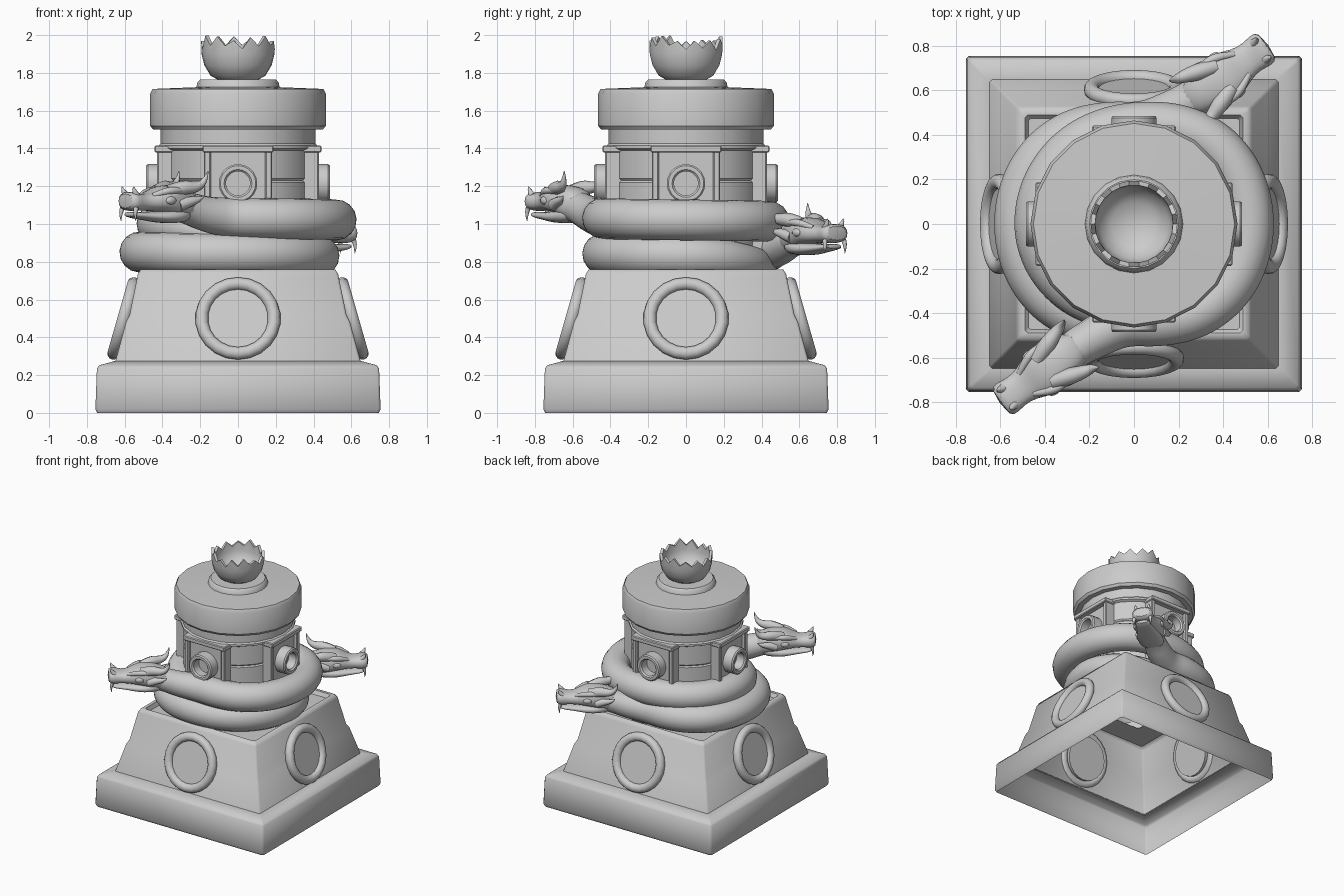
import bpy, bmesh, math, random
from math import sin, cos, pi, radians
from mathutils import Matrix, Vector

random.seed(4)
if "Cube" in bpy.data.objects:
    bpy.data.objects.remove(bpy.data.objects["Cube"])

stone = bpy.data.materials.new("grey_stone")
stone.use_nodes = True
GREY = (0.6, 0.6, 0.6, 1)
stone.diffuse_color = GREY
stone.node_tree.nodes["Principled BSDF"].inputs["Base Color"].default_value = GREY


def finish(name, mesh, matrix=Matrix(), angle=35):
    mesh.transform(matrix)
    mesh.materials.clear()
    mesh.materials.append(stone)
    mesh.shade_smooth()
    mesh.set_sharp_from_angle(angle=radians(angle))
    ob = bpy.data.objects.new(name, mesh)
    bpy.context.collection.objects.link(ob)
    return ob


def skin(name, rings, matrix=Matrix(), caps=False, angle=35):
    """Bridge a stack of equal point rings into one surface."""
    bm = bmesh.new()
    rows = [[bm.verts.new(p) for p in ring] for ring in rings]
    n = len(rows[0])
    for a, b in zip(rows, rows[1:]):
        for j in range(n):
            k = (j + 1) % n
            bm.faces.new((a[j], a[k], b[k], b[j]))
    if caps:
        bm.faces.new(rows[0][::-1])
        bm.faces.new(rows[-1])
    bmesh.ops.remove_doubles(bm, verts=bm.verts, dist=0.0001)
    mesh = bpy.data.meshes.new(name)
    bm.to_mesh(mesh)
    bm.free()
    return finish(name, mesh, matrix, angle)


def circle(r, z, sides):
    return [Vector((r * cos(2 * pi * j / sides), r * sin(2 * pi * j / sides), z))
            for j in range(sides)]


def lathe(name, profile, sides, matrix=Matrix()):
    return skin(name, [circle(r, z, sides) for r, z in profile], matrix)


def square_shell(name, profile, chamfer=0.012):
    """Stack of squares with chamfered corners, given as half width and height."""
    rings = []
    for h, z in profile:
        c = h - chamfer
        rings.append([Vector(p + (z,)) for p in ((h, -c), (h, c), (c, h), (-c, h),
                                                 (-h, c), (-h, -c), (-c, -h), (c, -h))])
    return skin(name, rings, angle=50)


def box(name, lo, hi, matrix=Matrix(), bevel=0.006):
    lo, hi = Vector(lo), Vector(hi)
    bm = bmesh.new()
    bmesh.ops.create_cube(bm, size=1)
    for v in bm.verts:
        v.co = (lo + hi) / 2 + v.co * (hi - lo)
    bmesh.ops.bevel(bm, geom=bm.edges[:], offset=bevel, segments=1, affect='EDGES')
    mesh = bpy.data.meshes.new(name)
    bm.to_mesh(mesh)
    bm.free()
    return finish(name, mesh, matrix)


def tube(name, points, matrix=Matrix(), detail=8, steps=6):
    """Round tapering tube through points given as x, y, z, radius."""
    curve = bpy.data.curves.new(name + "_path", 'CURVE')
    curve.dimensions = '3D'
    curve.bevel_depth = 1
    curve.bevel_resolution = detail // 2
    curve.use_fill_caps = True
    spline = curve.splines.new('NURBS')
    spline.points.add(len(points) - 1)
    spline.use_endpoint_u = True
    spline.order_u = 3
    spline.resolution_u = steps
    for p, (x, y, z, r) in zip(spline.points, points):
        p.co, p.radius = (x, y, z, 1), r
    temp = bpy.data.objects.new(name + "_temp", curve)
    mesh = bpy.data.meshes.new_from_object(temp)
    bpy.data.objects.remove(temp)
    return finish(name, mesh, matrix, 60)


def ball(name, centre, size, matrix):
    bm = bmesh.new()
    bmesh.ops.create_uvsphere(bm, u_segments=12, v_segments=8, radius=1,
                              matrix=Matrix.Translation(centre) @ Matrix.Diagonal((*size, 1)))
    mesh = bpy.data.meshes.new(name)
    bm.to_mesh(mesh)
    bm.free()
    return finish(name, mesh, matrix, 60)


# Hollow square plinth and stepped pyramid, open underneath
square_shell("plinth", [(.745, 0), (.755, .02), (.747, .235), (.735, .252), (.65, .275), (.64, .27)])
square_shell("pyramid", [(.65, .27), (.592, .485), (.575, .515), (.53, .735), (.515, .76),
                         (.49, .76), (.475, .73), (.28, .73)])

# Tower drum, cap and pedestal
lathe("drum", [(.4, .73), (.4, 1.22), (.392, 1.23), (.4, 1.24), (.4, 1.39), (.42, 1.4),
               (.42, 1.415), (.41, 1.425), (.41, 1.5)], 20)
lathe("cap", [(0, 1.5), (.45, 1.5), (.465, 1.52), (.465, 1.69), (.452, 1.715), (.2, 1.725)], 20)
lathe("pedestal", [(.222, 1.715), (.215, 1.75), (.2, 1.765), (0, 1.765)], 20)

# Cracked egg bowl with a jagged rim
SPIKES = 26
jag = [(1.985 + random.uniform(-.02, .015)) if j % 2 else 1.93 + random.uniform(-.012, .02)
       for j in range(SPIKES)]
bowl = []
for r, z in [(.1, 1.76), (.145, 1.785), (.178, 1.84), (.193, 1.9), (.195, None), (.175, None),
             (.172, 1.9), (.155, 1.85), (.1, 1.8), (0, 1.785)]:
    ring = circle(r, z or 0, SPIKES)
    if z is None:
        for p, h in zip(ring, jag):
            p.z = h
    bowl.append(ring)
skin("egg_bowl", bowl)

# Medallions and windows on each of the four sides
for k, side in enumerate(("left", "back", "right", "front")):
    turn = Matrix.Rotation(k * pi / 2, 4, 'Z')
    tilt = turn @ Matrix.Translation((.605, 0, .5)) @ Matrix.Rotation(radians(90 - 16), 4, 'Y')
    ring = [(.192 + .034 * cos(a), .034 * sin(a)) for a in (2 * pi * i / 14 for i in range(15))]
    lathe(side + "_medallion_ring", ring, 22, tilt)
    lathe(side + "_medallion_plate", [(0, -.05), (.17, -.05), (.17, .004), (0, .004)], 22, tilt)
    for s in (-1, 1):
        y = .162 * s
        box(side + "_window_post", (.33, y - .018, .85), (.428, y + .018, 1.385), turn)
    box(side + "_window_lintel", (.33, -.188, 1.378), (.442, .188, 1.415), turn)
    box(side + "_window_panel", (.33, -.15, .85), (.402, .15, 1.385), turn)
    outward = turn @ Matrix.Translation((0, 0, 1.215)) @ Matrix.Rotation(pi / 2, 4, 'Y')
    lathe(side + "_spout", [(.102, .36), (.102, .477), (.094, .486), (.074, .486),
                            (.064, .476), (.064, .41), (0, .41)], 20, outward)


def head_part(name, sections, matrix):
    """Loft rounded cross-sections given as x, half width, bottom, top."""
    rings = []
    for x, w, lo, hi in sections:
        ring = []
        for j in range(16):
            c, s = cos(2 * pi * j / 16), sin(2 * pi * j / 16)
            ring.append(Vector((x, w * math.copysign(abs(c) ** .8, c),
                                (lo + hi) / 2 + (hi - lo) / 2 * math.copysign(abs(s) ** .8, s))))
        rings.append(ring)
    ob = skin(name, rings, matrix, True, 70)
    smooth = ob.modifiers.new("smooth", 'SUBSURF')
    smooth.levels = smooth.render_levels = 1


def serpent(tag, place):
    # Coiled body: a full turn around the tower, the tail tucked in below the neck
    body = [(-.37, -.64, 1.1, .075), (-.28, -.57, 1.09, .085), (-.17, -.505, 1.05, .094)]
    for deg in range(-95, 266, 20):
        t = (deg + 95) / 360
        tail = max(0, t - .8) * 5
        r = .436 + .092 * math.exp(-(deg / 70) ** 4) - .03 * tail
        a = radians(deg)
        body.append((r * cos(a), r * sin(a), 1.032 - .04 * t - .05 * tail, .108 - .03 * tail))
    tube(tag + "_body", body, place, 12)

    # Head, looking along its own x axis
    at = place @ Matrix.Translation((-.28, -.57, 1.1)) @ Matrix.Rotation(radians(216), 4, 'Z')
    head_part(tag + "_skull", [(-.06, .08, -.085, .075), (.04, .098, -.085, .1), (.12, .115, -.05, .112),
                               (.19, .112, -.036, .098), (.25, .08, -.03, .062), (.31, .072, -.03, .058),
                               (.36, .085, -.034, .075), (.4, .075, -.024, .066)], at)
    head_part(tag + "_jaw", [(-.02, .08, -.09, .01), (.09, .1, -.098, -.02), (.17, .096, -.095, -.03),
                             (.26, .068, -.08, -.036), (.33, .062, -.072, -.036),
                             (.375, .055, -.06, -.034)], at)
    for s, side in ((1, "left"), (-1, "right")):
        def spike(part, pts):
            tube(tag + "_" + side + "_" + part, [(x, s * y, z, r) for x, y, z, r in pts], at, 4, 4)
        spike("horn", [(.15, .06, .07, .036), (.08, .085, .095, .04), (.01, .108, .092, .03),
                       (-.04, .122, .12, .017), (-.055, .132, .18, .002)])
        spike("ear", [(.1, .085, .0, .035), (.04, .105, .02, .028), (-.01, .12, .03, .014),
                      (-.035, .125, .05, .002)])
        spike("brow", [(.25, .055, .05, .014), (.19, .088, .074, .02), (.13, .1, .078, .02),
                       (.07, .1, .08, .01)])
        spike("nose_horn", [(.35, .045, .05, .02), (.372, .05, .075, .014), (.375, .053, .098, .002)])
        spike("fang", [(.365, .062, -.015, .014), (.378, .066, -.045, .011), (.37, .066, -.085, .001)])
        ball(tag + "_" + side + "_eye", (.165, s * .1, .025), (.034, .018, .022), at)


serpent("upper_serpent", Matrix())
serpent("lower_serpent", Matrix.Translation((0, 0, -.17)) @ Matrix.Rotation(pi, 4, 'Z'))
